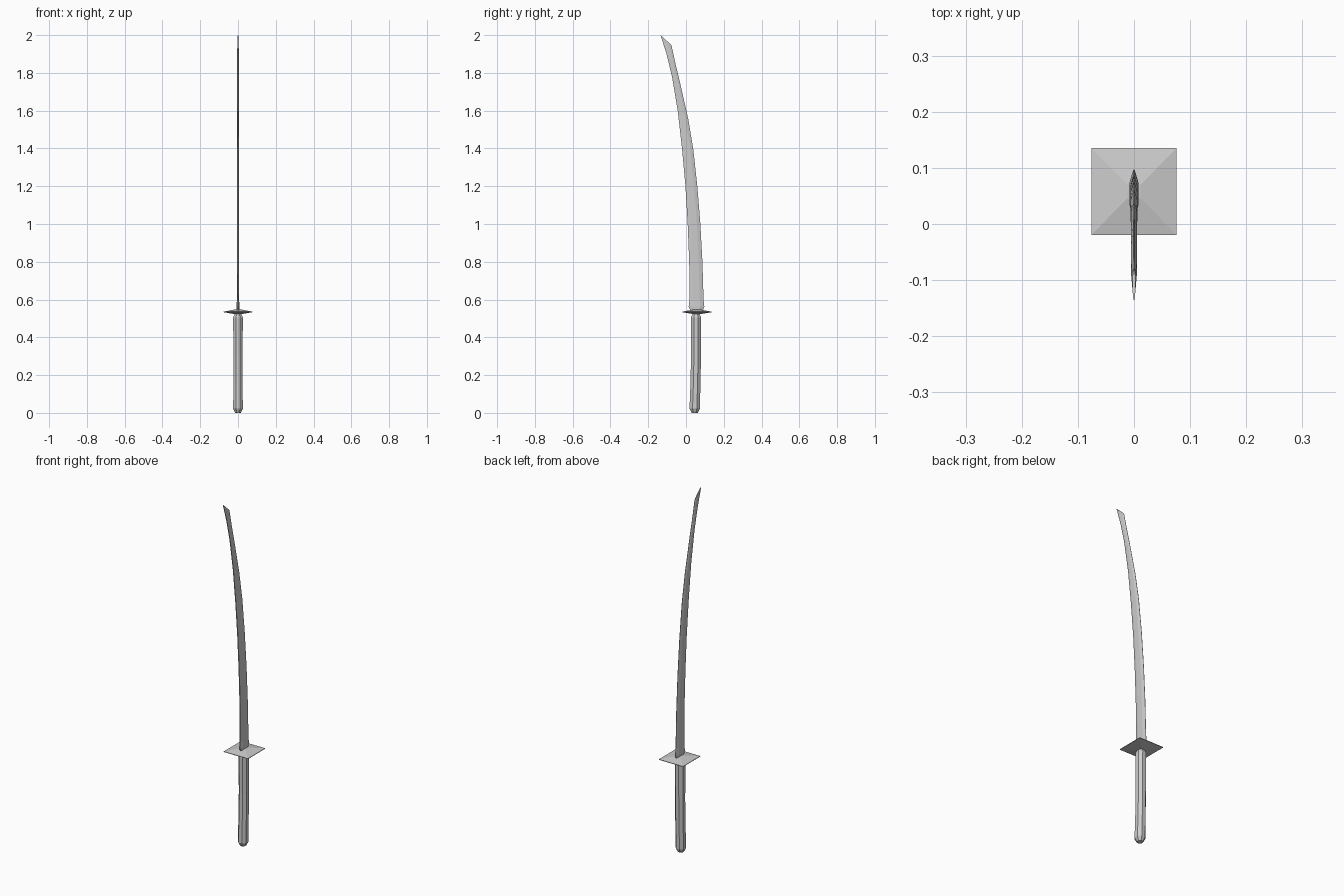
import bpy, bmesh, math

if "Cube" in bpy.data.objects:
    bpy.data.objects.remove(bpy.data.objects["Cube"])

def loft(name, rings):
    """Skin a closed solid through rings of equal point count."""
    bm = bmesh.new()
    rows = [[bm.verts.new(p) for p in r] for r in rings]
    n = len(rows[0])
    for a, b in zip(rows, rows[1:]):
        for i in range(n):
            j = (i + 1) % n
            bm.faces.new((a[i], a[j], b[j], b[i]))
    bm.faces.new(rows[0][::-1])
    bm.faces.new(rows[-1])
    bmesh.ops.recalc_face_normals(bm, faces=bm.faces)
    me = bpy.data.meshes.new(name)
    bm.to_mesh(me)
    bm.free()
    ob = bpy.data.objects.new(name, me)
    bpy.context.collection.objects.link(ob)
    return ob

def blade_ring(y0, z0, y1, z1, t):
    # six-sided section, thin at the spine and at the cutting edge
    prof = [(0, .4), (.25, 1), (.72, 1), (1, .12)]
    pts = [(w * t, f) for f, w in prof] + [(-w * t, f) for f, w in prof[::-1]]
    return [(x, y0 + (y1 - y0) * f, z0 + (z1 - z0) * f) for x, f in pts]

# Curved blade: spine y/z, edge y/z, half thickness
stations = [
    (.025, .54, .088, .54, .008), (.014, .562, .097, .562, .008),
    (.019, .60, .093, .60, .006), (.017, .80, .087, .80, .006),
    (.009, 1.0, .076, 1.0, .006), (-.003, 1.2, .060, 1.2, .006),
    (-.021, 1.4, .038, 1.4, .0055), (-.044, 1.6, .011, 1.56, .005),
    (-.074, 1.78, -.032, 1.75, .005), (-.103, 1.90, -.056, 1.85, .005),
    (-.135, 2.0, -.077, 1.947, .0025)]
loft("blade", [blade_ring(*s) for s in stations])

# Square guard: flat double pyramid with small flat centres
def square(s, z, cy=.058):
    return [(x * s, cy + y * s * 1.02, z) for x, y in ((-1, -1), (1, -1), (1, 1), (-1, 1))]
loft("guard", [square(.012, .522), square(.076, .533), square(.076, .536), square(.012, .548)])

# Eight-sided grip, slightly curved, chamfered at both ends
def octagon(cy, z, r):
    k = r / math.cos(math.pi / 8)
    return [(k * math.cos(a), cy + 1.08 * k * math.sin(a), z)
            for a in (math.pi / 8 + i * math.pi / 4 for i in range(8))]
loft("grip", [octagon(.046, 0, .015), octagon(.046, .022, .0255), octagon(.050, .15, .0245),
              octagon(.053, .30, .0245), octagon(.053, .505, .0255), octagon(.053, .526, .016)])
